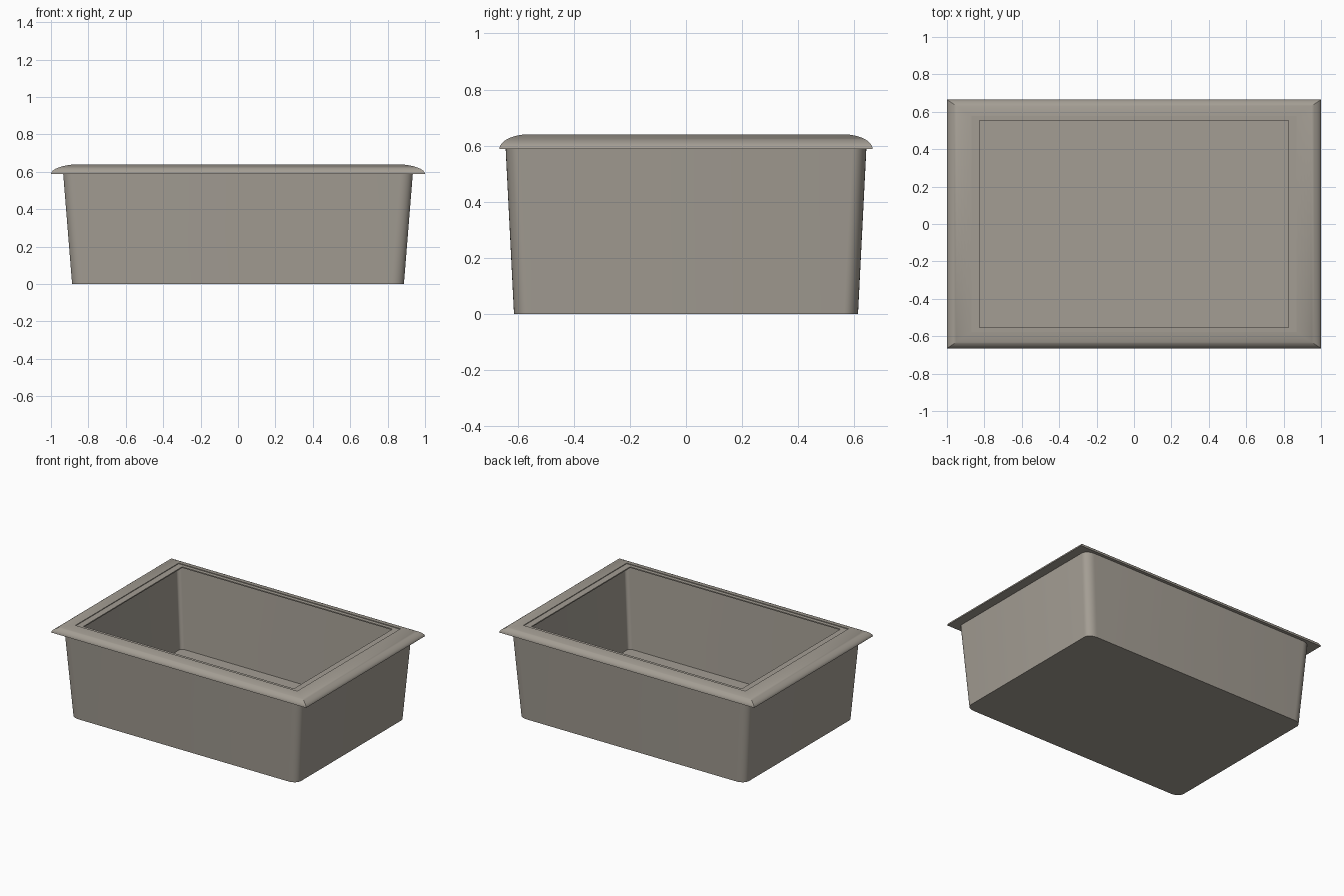
import bpy, bmesh, math

if "Cube" in bpy.data.objects:
    bpy.data.objects.remove(bpy.data.objects["Cube"])

mat = bpy.data.materials.new("warm_grey")
mat.diffuse_color = (0.37, 0.34, 0.295, 1)
mat.use_nodes = True
mat.node_tree.nodes["Principled BSDF"].inputs["Base Color"].default_value = mat.diffuse_color


def rounded_rect(hx, hy, rx, ry, z, seg=8):
    # Counter-clockwise ring; zero radius gives four sharp corners
    if rx <= 0:
        return [(hx, hy, z), (-hx, hy, z), (-hx, -hy, z), (hx, -hy, z)]
    pts = []
    for k, (sx, sy) in enumerate([(1, 1), (-1, 1), (-1, -1), (1, -1)]):
        for i in range(seg + 1):
            a = math.pi / 2 * (k + i / seg)
            pts.append((sx * (hx - rx) + rx * math.cos(a),
                        sy * (hy - ry) + ry * math.sin(a), z))
    return pts


def loft(name, rings, closed=False):
    bm = bmesh.new()
    vr = [[bm.verts.new(p) for p in r] for r in rings]
    pairs = list(zip(vr, vr[1:]))
    if closed:
        pairs.append((vr[-1], vr[0]))
    else:
        bm.faces.new(vr[0])
        bm.faces.new(vr[-1])
    for a, b in pairs:
        n = len(a)
        for i in range(n):
            j = (i + 1) % n
            bm.faces.new((a[i], a[j], b[j], b[i]))
    bmesh.ops.recalc_face_normals(bm, faces=bm.faces)
    me = bpy.data.meshes.new(name)
    bm.to_mesh(me)
    bm.free()
    me.materials.append(mat)
    ob = bpy.data.objects.new(name, me)
    bpy.context.collection.objects.link(ob)
    bpy.ops.object.select_all(action='DESELECT')
    ob.select_set(True)
    bpy.context.view_layer.objects.active = ob
    bpy.ops.object.shade_smooth_by_angle(angle=math.radians(30))
    return ob


# Tapered tub: outer wall, then down the inner wall to the floor
loft("tub_body", [
    rounded_rect(0.887, 0.613, 0.065, 0.05, 0.0),
    rounded_rect(0.935, 0.643, 0.065, 0.05, 0.595),
    rounded_rect(0.898, 0.61, 0.025, 0.02, 0.628),
    rounded_rect(0.848, 0.575, 0.025, 0.02, 0.04),
])

# Overhanging rim: elliptical outer edge, flat top with thin inner lip, mitred corners
rim = []
N = 12
for i in range(N + 1):
    a = math.radians(77.8) * i / N
    c = 1 - math.cos(a)
    rim.append(rounded_rect(1.0 - 0.165 * c, 0.665 - 0.1104 * c, 0, 0,
                            0.588 + 0.0532 * math.sin(a)))
for hx, hy, z in [(0.87, 0.578, 0.635), (0.825, 0.553, 0.635),
                  (0.825, 0.553, 0.627), (0.898, 0.61, 0.627),
                  (0.91, 0.62, 0.588)]:
    rim.append(rounded_rect(hx, hy, 0, 0, z))
loft("tub_rim", rim, closed=True)
